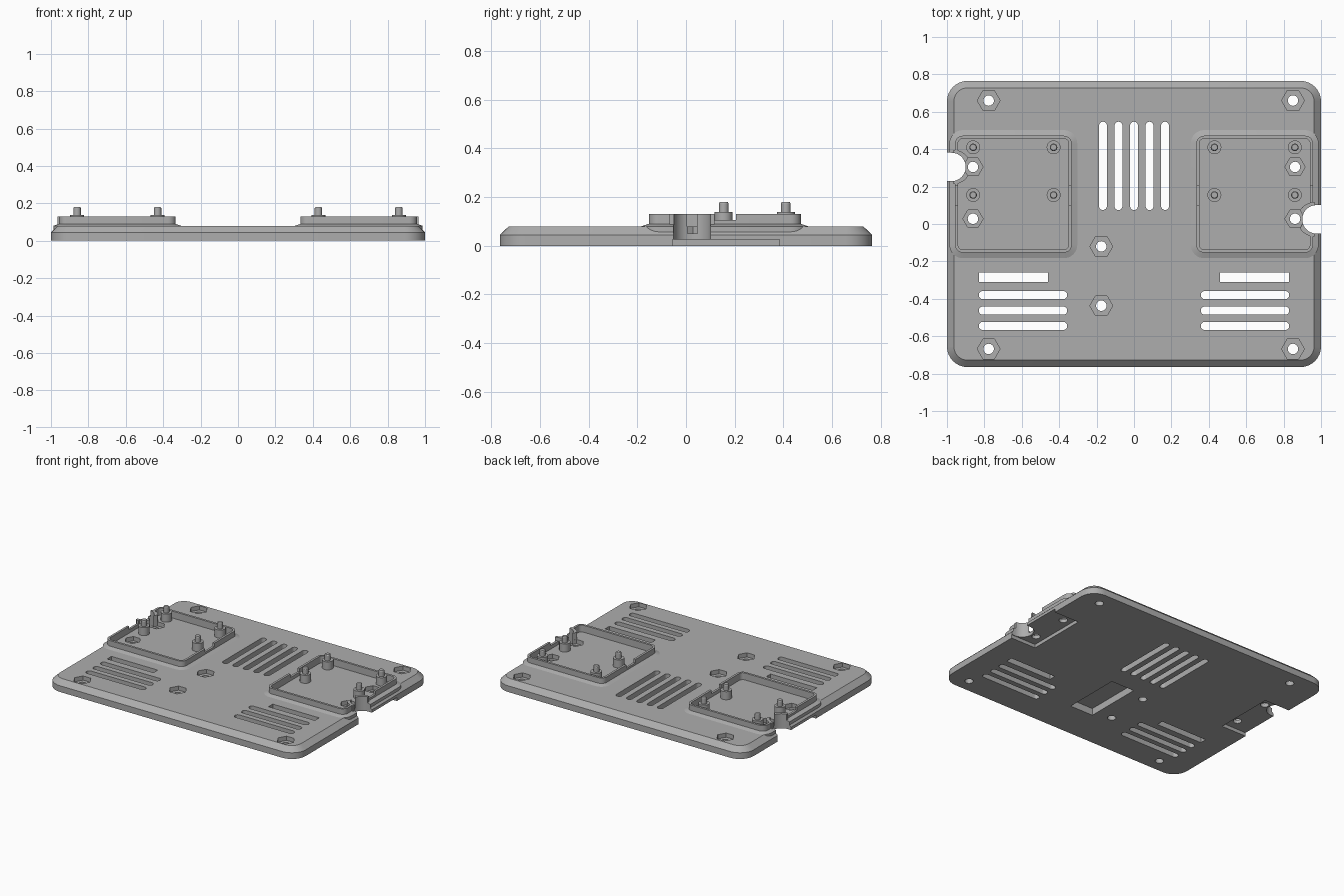
import bpy
import bmesh
from math import cos, sin, pi, radians

cube = bpy.data.objects.get("Cube")
if cube:
    bpy.data.objects.remove(cube, do_unlink=True)

grey = bpy.data.materials.new("plain grey")
grey.use_nodes = True
grey.diffuse_color = (0.42, 0.42, 0.42, 1)
grey.node_tree.nodes["Principled BSDF"].inputs["Base Color"].default_value = (0.42, 0.42, 0.42, 1)


# --- Outlines ---
def arc(cx, cy, r, a0, a1, n):
    return [(cx + r * cos(radians(a0 + (a1 - a0) * i / n)),
             cy + r * sin(radians(a0 + (a1 - a0) * i / n))) for i in range(n + 1)]


def polygon(cx, cy, r, n):
    return arc(cx, cy, r, 0, 360, n)[:-1]


def rounded(x0, x1, y0, y1, r, n=8):
    corners = [(x1 - r, y1 - r), (x0 + r, y1 - r), (x0 + r, y0 + r), (x1 - r, y0 + r)]
    return [p for i, (x, y) in enumerate(corners)
            for p in arc(x, y, r, 90 * i, 90 * i + 90, n)]


def rect(x0, x1, y0, y1):
    return [(x0, y0), (x1, y0), (x1, y1), (x0, y1)]


def slot(x0, x1, y0, y1):
    # round ends that fill the narrow side, kept a hair short of a full half circle
    return rounded(x0, x1, y0, y1, min(x1 - x0, y1 - y0) * 0.495)


# --- Solids ---
def loft(bm, layers, loop=False):
    """Skin a list of (outline, z); cap the ends, or close the section into a ring."""
    rows = [[bm.verts.new((x, y, z)) for x, y in pts] for pts, z in layers]
    n = len(rows[0])
    pairs = list(zip(rows, rows[1:])) + ([(rows[-1], rows[0])] if loop else [])
    for a, b in pairs:
        for i in range(n):
            j = (i + 1) % n
            bm.faces.new((a[i], a[j], b[j], b[i]))
    if not loop:
        bm.faces.new(rows[0][::-1])
        bm.faces.new(rows[-1])


def make(name, solids, loop=False):
    bm = bmesh.new()
    for layers in solids:
        loft(bm, layers, loop)
    bmesh.ops.recalc_face_normals(bm, faces=bm.faces)
    mesh = bpy.data.meshes.new(name)
    bm.to_mesh(mesh)
    bm.free()
    mesh.materials.append(grey)
    obj = bpy.data.objects.new(name, mesh)
    bpy.context.collection.objects.link(obj)
    return obj


def prisms(outlines, z0, z1):
    return [[(pts, z0), (pts, z1)] for pts in outlines]


def cut(obj, outlines, z0, z1):
    tool = make("cutter", prisms(outlines, z0, z1))
    tool.hide_render = True
    mod = obj.modifiers.new("cut", 'BOOLEAN')
    mod.operation = 'DIFFERENCE'
    mod.solver = 'EXACT'
    mod.object = tool
    bpy.context.view_layer.objects.active = obj
    bpy.ops.object.modifier_apply(modifier=mod.name)
    bpy.data.objects.remove(tool, do_unlink=True)


def finish(obj):
    bpy.ops.object.select_all(action='DESELECT')
    obj.select_set(True)
    bpy.context.view_layer.objects.active = obj
    bpy.ops.object.shade_smooth_by_angle(angle=radians(28))


TOP = 0.08
SIDES = {"right": -1, "left": 1}
NOTCH_Y = {"right": 0.305, "left": 0.025}


def notch(side):
    s, y = SIDES[side], NOTCH_Y[side]
    ends = sorted((s * 0.9, s * 1.3))
    return slot(*ends, y - 0.076, y + 0.076)


# --- Base plate with a chamfered top edge ---
def plate_outline(o):
    return rounded(-1 + o, 1 - o, -0.765 + o, 0.765 - o, 0.11 - o)


plate = make("base_plate", [[(plate_outline(0), 0), (plate_outline(0), 0.045),
                             (plate_outline(0.037), TOP)]])

# Vent slots
vents = [slot(x - 0.021, x + 0.021, 0.075, 0.547) for x in (-0.166, -0.083, 0, 0.083, 0.166)]
for s in SIDES.values():
    for y in (-0.38, -0.463, -0.545):
        vents.append(slot(*sorted((s * 0.357, s * 0.83)), y - 0.022, y + 0.022))
    vents.append(rect(*sorted((s * 0.46, s * 0.83)), -0.309, -0.26))
cut(plate, vents, -0.1, 0.2)

# Pockets underneath: one in the middle, one at each side edge
cut(plate, [rect(-0.055, 0.13, -0.49, -0.07)], -0.1, 0.05)
cut(plate, [rect(*sorted((s * 0.8, s * 1.2)), -0.055, 0.385) for s in SIDES.values()], -0.1, 0.025)

# Screw holes with hexagonal nut seats
big = [(x, y) for x in (-0.777, 0.85) for y in (0.66, -0.668)]
big += [(-0.175, -0.12), (-0.175, -0.437)]
small = [(s * 0.861, y) for s in SIDES.values() for y in (0.305, 0.028)]
seats = [polygon(x, y, 0.061, 6) for x, y in big] + [polygon(x, y, 0.054, 6) for x, y in small]
cut(plate, seats, 0.05, 0.2)
cut(plate, [polygon(x, y, 0.028, 24) for x, y in big + small], -0.1, 0.2)

# Round notches in the side edges
cut(plate, [notch(side) for side in SIDES], -0.1, 0.2)
finish(plate)

# --- Raised mounting frames, collars and pegs ---
for side, s in SIDES.items():
    x0, x1 = sorted((s * 0.957, s * 0.333))

    def frame_outline(o):
        return rounded(x0 - o, x1 + o, -0.153 - o, 0.472 + o, 0.042 + o)

    section = [(0.03, 0.055), (0.03, TOP), (0, 0.09), (0, 0.13), (-0.016, 0.13), (-0.016, 0.055)]
    frame = make(side + "_mounting_frame", [[(frame_outline(o), z) for o, z in section]], loop=True)
    cut(frame, [rect(x0 - 0.1, x1 + 0.1, 0.1, 0.205)], 0.105, 0.2)
    cut(frame, [notch(side)], -0.1, 0.2)
    finish(frame)

    # Half-round collar behind the notch
    y = NOTCH_Y[side]
    half = arc(s * 0.965, y, 0.092, 90, 90 + 180 * -s * -1, 16)
    collar = make(side + "_notch_collar", prisms([half], 0.055, 0.13))
    cut(collar, [notch(side)], -0.1, 0.2)
    cut(collar, [polygon(s * 0.861, y, 0.054, 6)], 0.03, 0.2)
    finish(collar)

    # Stepped pegs
    for row, py in (("rear", 0.41), ("front", 0.155)):
        for col, px in (("outer", 0.86), ("inner", 0.43)):
            def ring(r):
                return polygon(s * px, py, r, 24)
            peg = make(f"{side}_{row}_{col}_peg",
                       [[(ring(0.037), 0.07), (ring(0.037), 0.138), (ring(0.02), 0.138),
                         (ring(0.02), 0.174), (ring(0.016), 0.18)]])
            finish(peg)
